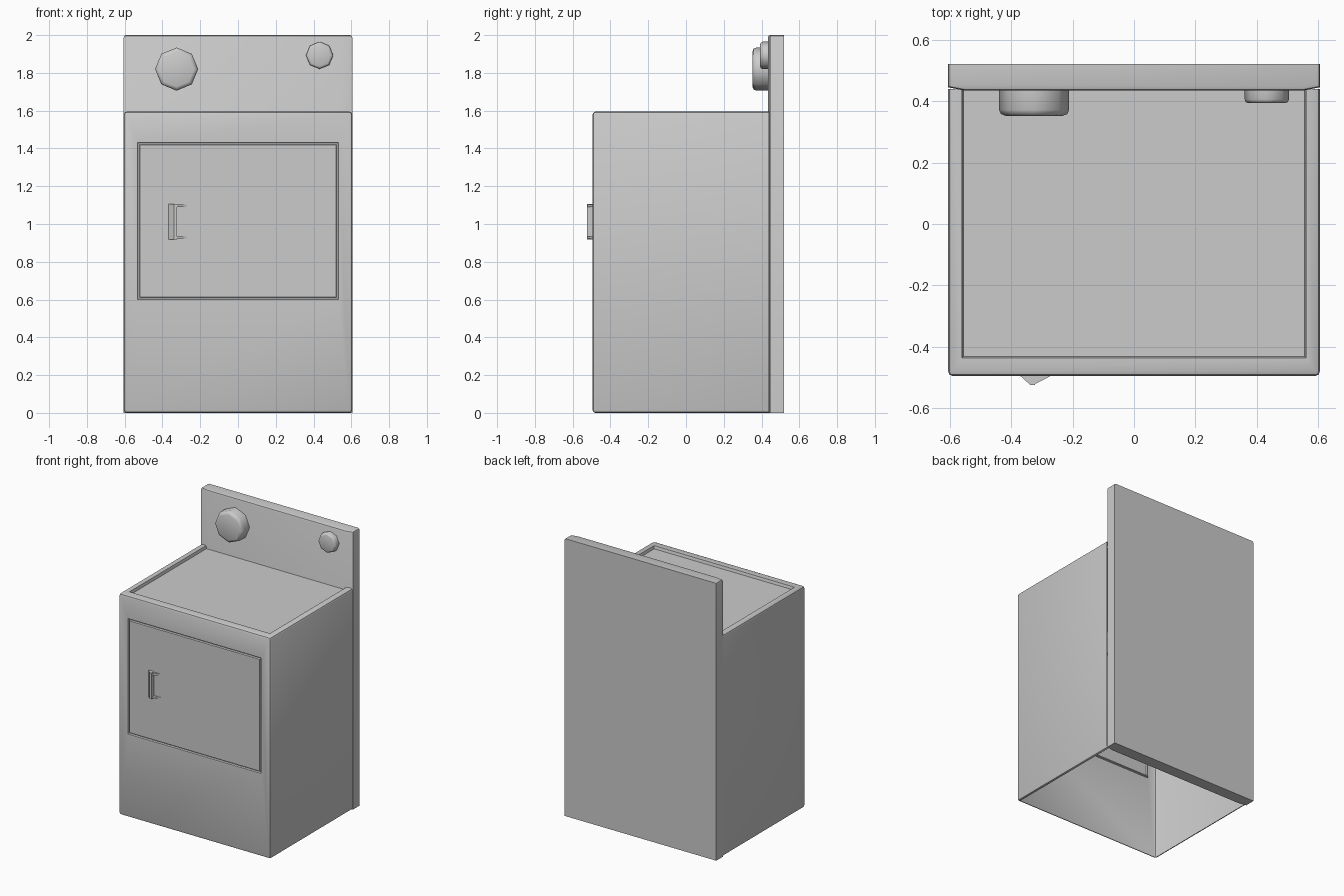
import bpy, bmesh, math
from mathutils import Matrix, Vector

if "Cube" in bpy.data.objects:
    bpy.data.objects.remove(bpy.data.objects["Cube"])


def finish(bm, name, angle=30):
    """Turn a bmesh into a smooth-by-angle object."""
    bmesh.ops.recalc_face_normals(bm, faces=bm.faces)
    me = bpy.data.meshes.new(name)
    bm.to_mesh(me)
    bm.free()
    ob = bpy.data.objects.new(name, me)
    bpy.context.collection.objects.link(ob)
    bpy.ops.object.select_all(action='DESELECT')
    ob.select_set(True)
    bpy.context.view_layer.objects.active = ob
    bpy.ops.object.shade_smooth_by_angle(angle=math.radians(angle))
    return ob


def prism(bm, pts, z0, z1):
    """Extrude an xy outline from z0 to z1."""
    face = bm.faces.new([bm.verts.new((x, y, z0)) for x, y in pts])
    out = bmesh.ops.extrude_face_region(bm, geom=[face])
    top = [v for v in out['geom'] if isinstance(v, bmesh.types.BMVert)]
    bmesh.ops.translate(bm, verts=top, vec=(0, 0, z1 - z0))


def facing(bm, direction):
    """Largest flat face that points in the given direction."""
    bm.normal_update()
    d = Vector(direction)
    return max((f for f in bm.faces if f.normal.dot(d) > 0.99), key=lambda f: f.calc_area())


def ring(bm, face, lo, hi):
    """Inset a rectangular face and snap the inner loop to the box lo..hi."""
    bmesh.ops.inset_region(bm, faces=[face], thickness=0.001)
    mid = face.calc_center_median()
    for v in face.verts:
        v.co = [lo[i] if v.co[i] < mid[i] - 1e-5 else hi[i] for i in range(3)]


# Cabinet: rounded sheet shell, open underneath
bm = bmesh.new()
bmesh.ops.create_cube(bm, size=1)
for v in bm.verts:
    v.co = (v.co.x * 1.21, -0.495 if v.co.y < 0 else 0.44, 0.0 if v.co.z < 0 else 1.595)
edges = [e for e in bm.edges if not all(v.co.y > 0 for v in e.verts)]
bmesh.ops.bevel(bm, geom=edges, offset=0.016, segments=2, profile=0.5, affect='EDGES')
bmesh.ops.delete(bm, geom=[facing(bm, (0, 0, -1)), facing(bm, (0, 1, 0))], context='FACES')

# Sunken work top
top = facing(bm, (0, 0, 1))
ring(bm, top, (-0.56, -0.436, 1.595), (0.56, 0.437, 1.595))
ring(bm, top, (-0.555, -0.431, 1.575), (0.555, 0.436, 1.575))

# Door outline pressed into the front as a narrow groove
front = facing(bm, (0, -1, 0))
for inset, y in ((0, -0.495), (0.003, -0.483), (0.010, -0.483), (0.013, -0.495)):
    ring(bm, front, (-0.532 + inset, y, 0.6 + inset), (0.532 - inset, y, 1.432 - inset))
finish(bm, "cabinet")

# Back panel: full-height slab with swept-back side strips and rounded top
bm = bmesh.new()
prism(bm, [(-0.605, 0.52), (-0.605, 0.445), (-0.55, 0.434),
           (0.55, 0.434), (0.605, 0.445), (0.605, 0.52)], 0.0, 2.0)
edges = [e for e in bm.edges
         if all(v.co.z > 1.9 for v in e.verts) and not all(v.co.y > 0.51 for v in e.verts)]
bmesh.ops.bevel(bm, geom=edges, offset=0.012, segments=2, profile=0.5, affect='EDGES')
finish(bm, "back_panel")

# Door handle: wedge grip with a tapered plate at each end
bm = bmesh.new()
prism(bm, [(-0.37, -0.494), (-0.338, -0.523), (-0.322, -0.523), (-0.322, -0.494)], 0.918, 1.106)
for z in (0.922, 1.09):
    prism(bm, [(-0.325, -0.494), (-0.325, -0.522), (-0.27, -0.494)], z, z + 0.012)
finish(bm, "door_handle")


# Control knobs: eight-sided with a chamfered face
def knob(name, x, z, radius, y_front):
    bm = bmesh.new()
    depth = 0.445 - y_front
    bmesh.ops.create_cone(bm, cap_ends=True, segments=8, radius1=radius, radius2=radius, depth=depth)
    cap = facing(bm, (0, 0, 1))
    bmesh.ops.bevel(bm, geom=list(cap.edges), offset=radius * 0.17, segments=2,
                    profile=0.5, affect='EDGES')
    bm.transform(Matrix.Translation((x, y_front + depth / 2, z)) @ Matrix.Rotation(math.pi / 2, 4, 'X'))
    finish(bm, name, 50)


knob("timer_knob", -0.325, 1.82, 0.114, 0.352)
knob("heat_knob", 0.432, 1.893, 0.072, 0.393)
